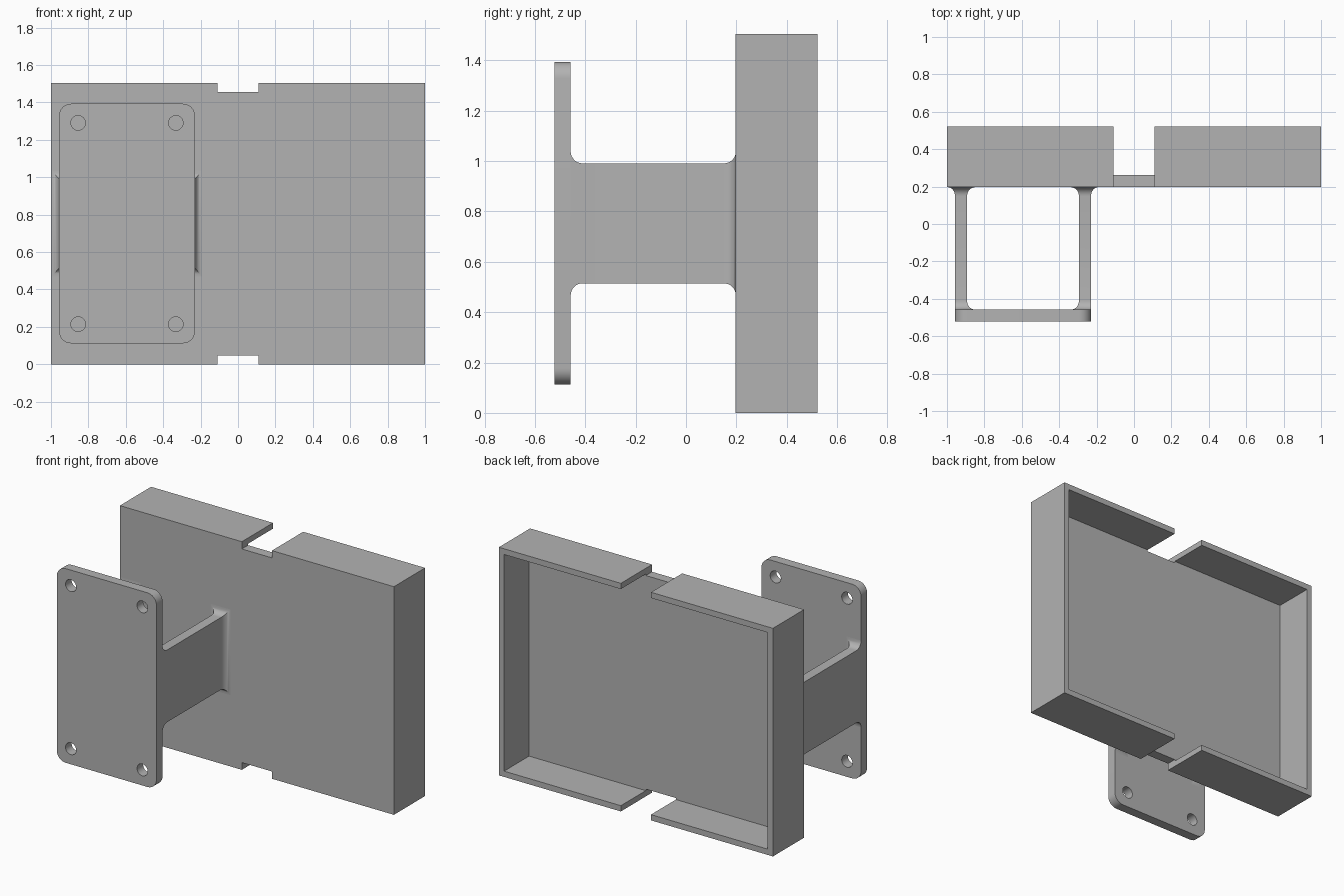
import bpy
import bmesh
import math
from mathutils import Matrix

default = bpy.data.objects.get("Cube")
if default:
    bpy.data.objects.remove(default, do_unlink=True)

grey = bpy.data.materials.new("plain grey")
grey.use_nodes = True
grey.diffuse_color = (0.45, 0.45, 0.45, 1)
grey.node_tree.nodes["Principled BSDF"].inputs["Base Color"].default_value = grey.diffuse_color


def add_object(name, bm):
    bmesh.ops.recalc_face_normals(bm, faces=bm.faces)
    mesh = bpy.data.meshes.new(name)
    bm.to_mesh(mesh)
    bm.free()
    mesh.materials.append(grey)
    obj = bpy.data.objects.new(name, mesh)
    bpy.context.collection.objects.link(obj)
    return obj


def box_bm(x, y, z):
    """Box spanning the given (low, high) ranges."""
    bm = bmesh.new()
    size = [b - a for a, b in (x, y, z)]
    mid = [(a + b) / 2 for a, b in (x, y, z)]
    bmesh.ops.create_cube(bm, size=1, matrix=Matrix.Translation(mid) @ Matrix.Diagonal((*size, 1)))
    return bm


def activate(obj):
    bpy.ops.object.select_all(action='DESELECT')
    obj.select_set(True)
    bpy.context.view_layer.objects.active = obj


def cut(obj, cutters):
    activate(obj)
    for cutter in cutters:
        mod = obj.modifiers.new("cut", 'BOOLEAN')
        mod.operation = 'DIFFERENCE'
        mod.solver = 'EXACT'
        mod.object = cutter
        bpy.ops.object.modifier_apply(modifier=mod.name)
        bpy.data.objects.remove(cutter, do_unlink=True)


def smooth(obj):
    activate(obj)
    bpy.ops.object.shade_smooth_by_angle(angle=math.radians(35))


# Overall layout
HEIGHT, WALL = 1.505, 0.038
TRAY_FRONT, TRAY_FLOOR, TRAY_BACK = 0.197, 0.262, 0.522
PLATE_FRONT, PLATE_BACK = -0.522, -0.458
PLATE_X, MID_X, MID_Z = (-0.957, -0.23), -0.5935, HEIGHT / 2

# Open tray with a pocket facing back and a notch through the top and bottom walls
tray = add_object("tray", box_bm((-1, 1), (TRAY_FRONT, TRAY_BACK), (0, HEIGHT)))
pocket = add_object("pocket_cutter", box_bm((WALL - 1, 1 - WALL), (TRAY_FLOOR, 0.7),
                                            (WALL, HEIGHT - WALL)))
notches = [add_object("notch_cutter", box_bm((-0.11, 0.11), (0, 0.7), z))
           for z in ((-0.1, 0.048), (HEIGHT - 0.048, HEIGHT + 0.1))]
cut(tray, [pocket] + notches)

# Mounting plate with rounded corners and four screw holes
bm = box_bm(PLATE_X, (PLATE_FRONT, PLATE_BACK), (0.112, HEIGHT - 0.112))
corners = [e for e in bm.edges if abs(e.verts[0].co.y - e.verts[1].co.y) > 0.01]
bmesh.ops.bevel(bm, geom=corners, offset=0.065, segments=8, profile=0.5, affect='EDGES')
plate = add_object("mounting_plate", bm)
holes = []
for sx in (-1, 1):
    for sz in (-1, 1):
        bm = bmesh.new()
        place = Matrix.Translation((MID_X + sx * 0.261, -0.49, MID_Z + sz * 0.538))
        bmesh.ops.create_cone(bm, cap_ends=True, segments=32, radius1=0.039, radius2=0.039,
                              depth=0.3, matrix=place @ Matrix.Rotation(math.pi / 2, 4, 'X'))
        holes.append(add_object("hole_cutter", bm))
cut(plate, holes)
smooth(plate)


def flare(distance, radius):
    """Sideways growth of a concave fillet at a distance from the joined surface."""
    if distance >= radius:
        return 0
    return radius - math.sqrt(radius ** 2 - (radius - distance) ** 2)


# Arms lofted along y, with concave fillets at both ends
STEPS, FILLET = 8, 0.048
ramp = [FILLET * (1 - math.cos(i / STEPS * math.pi / 2)) for i in range(STEPS + 1)]
stations = [PLATE_BACK + d for d in ramp] + [TRAY_FRONT - d for d in reversed(ramp)]
for name, side in (("right_arm", -1), ("left_arm", 1)):
    bm = bmesh.new()
    rings = []
    for y in stations:
        near_plate = flare(y - PLATE_BACK, FILLET)
        near_tray = flare(TRAY_FRONT - y, FILLET)
        outer = 0.3635 + near_tray * 0.8
        inner = 0.299 - near_plate * 0.9 - near_tray * 0.9
        half = 0.238 + near_plate + near_tray * 0.93
        rings.append([bm.verts.new((MID_X + side * x, y, MID_Z + z)) for x, z in
                      ((inner, -half), (outer, -half), (outer, half), (inner, half))])
    for a, b in zip(rings, rings[1:]):
        for i in range(4):
            j = (i + 1) % 4
            bm.faces.new((a[i], a[j], b[j], b[i]))
    bm.faces.new(rings[0])
    bm.faces.new(rings[-1])
    smooth(add_object(name, bm))
